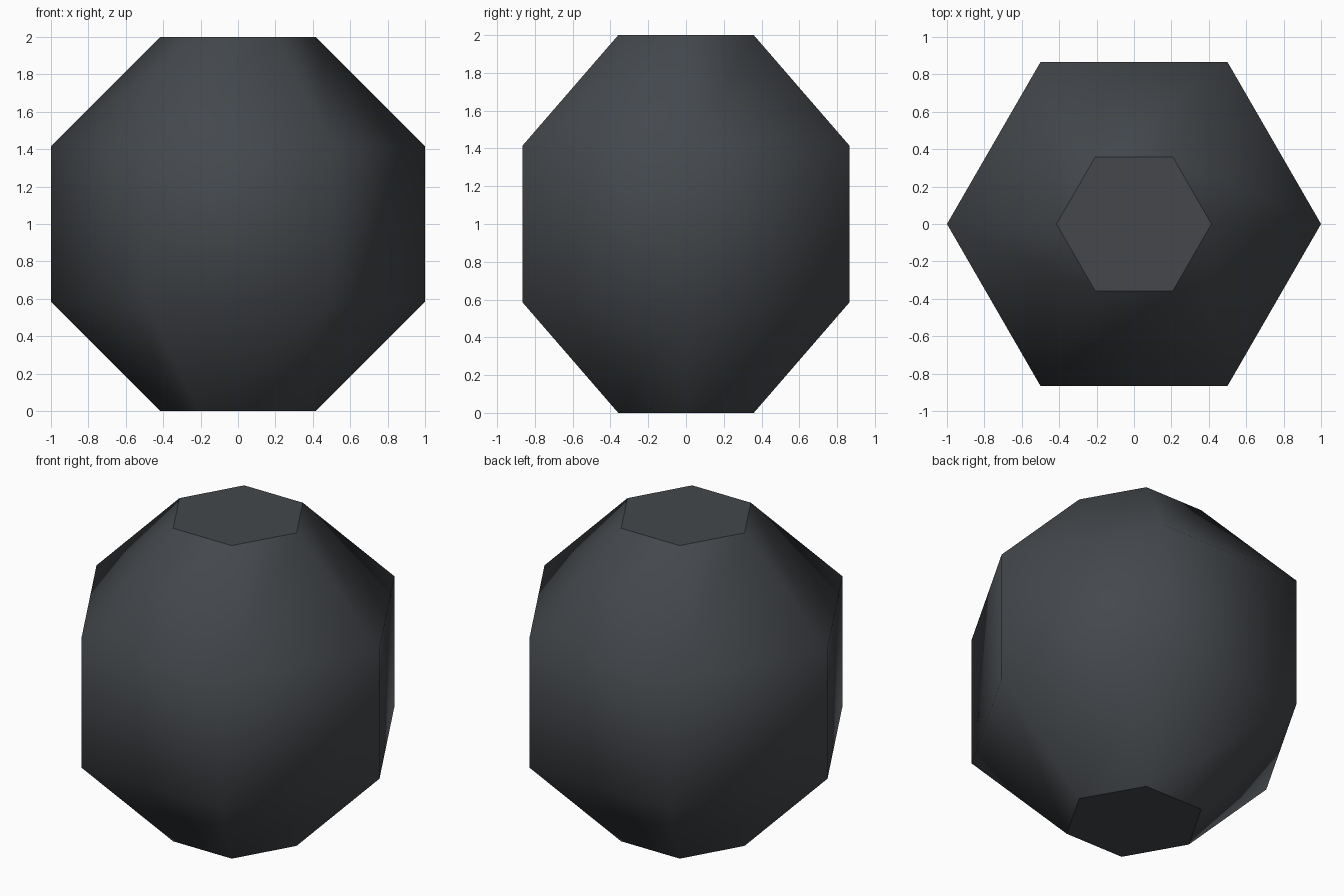
import bpy, bmesh, math

if "Cube" in bpy.data.objects:
    bpy.data.objects.remove(bpy.data.objects["Cube"])

# Dark slate material
mat = bpy.data.materials.new("dark slate")
mat.diffuse_color = (0.058, 0.064, 0.072, 1.0)
mat.use_nodes = True
mat.node_tree.nodes["Principled BSDF"].inputs["Base Color"].default_value = mat.diffuse_color

# Six-sided faceted ball: an octagonal profile swept around z
SIDES = 6
R = 1 / math.cos(math.pi / 8)
profile = [(R * math.cos(a), 1 + R * math.sin(a))
           for a in (math.radians(d) for d in (-67.5, -22.5, 22.5, 67.5))]

bm = bmesh.new()
rings = [[bm.verts.new((r * math.cos(math.tau * i / SIDES),
                        r * math.sin(math.tau * i / SIDES), z))
          for i in range(SIDES)] for r, z in profile]

# Smooth side bands
for low, high in zip(rings, rings[1:]):
    for i in range(SIDES):
        j = (i + 1) % SIDES
        bm.faces.new((low[i], low[j], high[j], high[i])).smooth = True

# Flat caps with crisp rims
for cap in (bm.faces.new(rings[0][::-1]), bm.faces.new(rings[-1])):
    cap.smooth = False
    for e in cap.edges:
        e.smooth = False

mesh = bpy.data.meshes.new("faceted_ball")
bm.to_mesh(mesh)
bm.free()
mesh.materials.append(mat)
ball = bpy.data.objects.new("faceted_ball", mesh)
bpy.context.collection.objects.link(ball)
